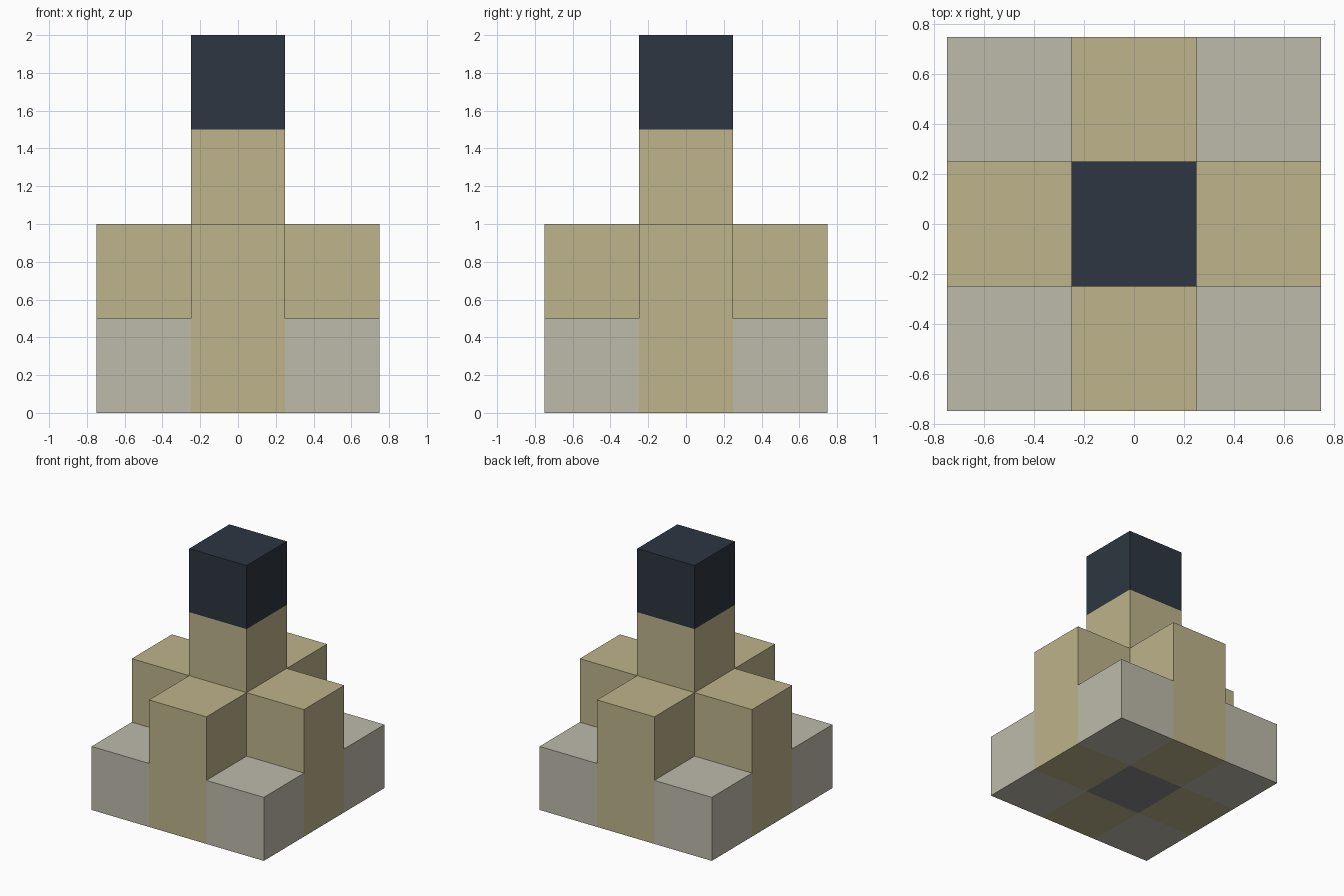
import bpy
import bmesh
from mathutils import Matrix, Vector

cube = bpy.data.objects.get("Cube")
if cube:
    bpy.data.objects.remove(cube)

UNIT = 0.5  # edge of one building block


def material(name, hex_code):
    """Flat material from an sRGB hex colour."""
    srgb = [int(hex_code[i:i + 2], 16) / 255 for i in (0, 2, 4)]
    linear = [c / 12.92 if c < 0.04045 else ((c + 0.055) / 1.055) ** 2.4 for c in srgb]
    mat = bpy.data.materials.new(name)
    mat.use_nodes = True
    mat.diffuse_color = (*linear, 1)
    bsdf = next(n for n in mat.node_tree.nodes if n.type == "BSDF_PRINCIPLED")
    bsdf.inputs["Base Color"].default_value = (*linear, 1)
    return mat


slate = material("dark_slate", "2d3641")
sand = material("sand", "bdb38a")
stone = material("pale_stone", "bebaab")
grey = material("mid_grey", "8a888c")

# Each part is a column of blocks: (name, material, x, y, first level, block count)
parts = [
    ("core_base", grey, 0, 0, 0, 1),
    ("core_middle", sand, 0, 0, 1, 1),
    ("tower", sand, 0, 0, 2, 1),
    ("tower_cap", slate, 0, 0, 3, 1),
]
for side, s in (("left", 1), ("right", -1)):
    parts.append((side + "_buttress", sand, s, 0, 0, 2))
    for end, e in (("front", -1), ("back", 1)):
        parts.append((end + "_" + side + "_corner", stone, s, e, 0, 1))
for end, e in (("front", -1), ("back", 1)):
    parts.append((end + "_buttress", sand, 0, e, 0, 2))

filled = {(x, y, z + i) for _, _, x, y, z, n in parts for i in range(n)}


def build(name, mat, x, y, z, count):
    """Stack blocks, keeping only the faces that are exposed to the air."""
    bm = bmesh.new()
    for level in range(z, z + count):
        cell = Vector((x, y, level))
        place = Matrix.Translation((cell + Vector((0, 0, 0.5))) * UNIT)
        block = bmesh.ops.create_cube(bm, size=UNIT, matrix=place)
        faces = {f for v in block["verts"] for f in v.link_faces}
        hidden = []
        for f in faces:
            f.normal_update()
            if tuple(round(c) for c in cell + f.normal) in filled:
                hidden.append(f)
        bmesh.ops.delete(bm, geom=hidden, context="FACES")
    if not bm.faces:  # fully enclosed
        bm.free()
        return
    bmesh.ops.remove_doubles(bm, verts=bm.verts[:], dist=0.001)
    bmesh.ops.dissolve_limit(bm, angle_limit=0.01, verts=bm.verts[:], edges=bm.edges[:])
    mesh = bpy.data.meshes.new(name)
    bm.to_mesh(mesh)
    bm.free()
    mesh.materials.append(mat)
    bpy.context.collection.objects.link(bpy.data.objects.new(name, mesh))


for part in parts:
    build(*part)
